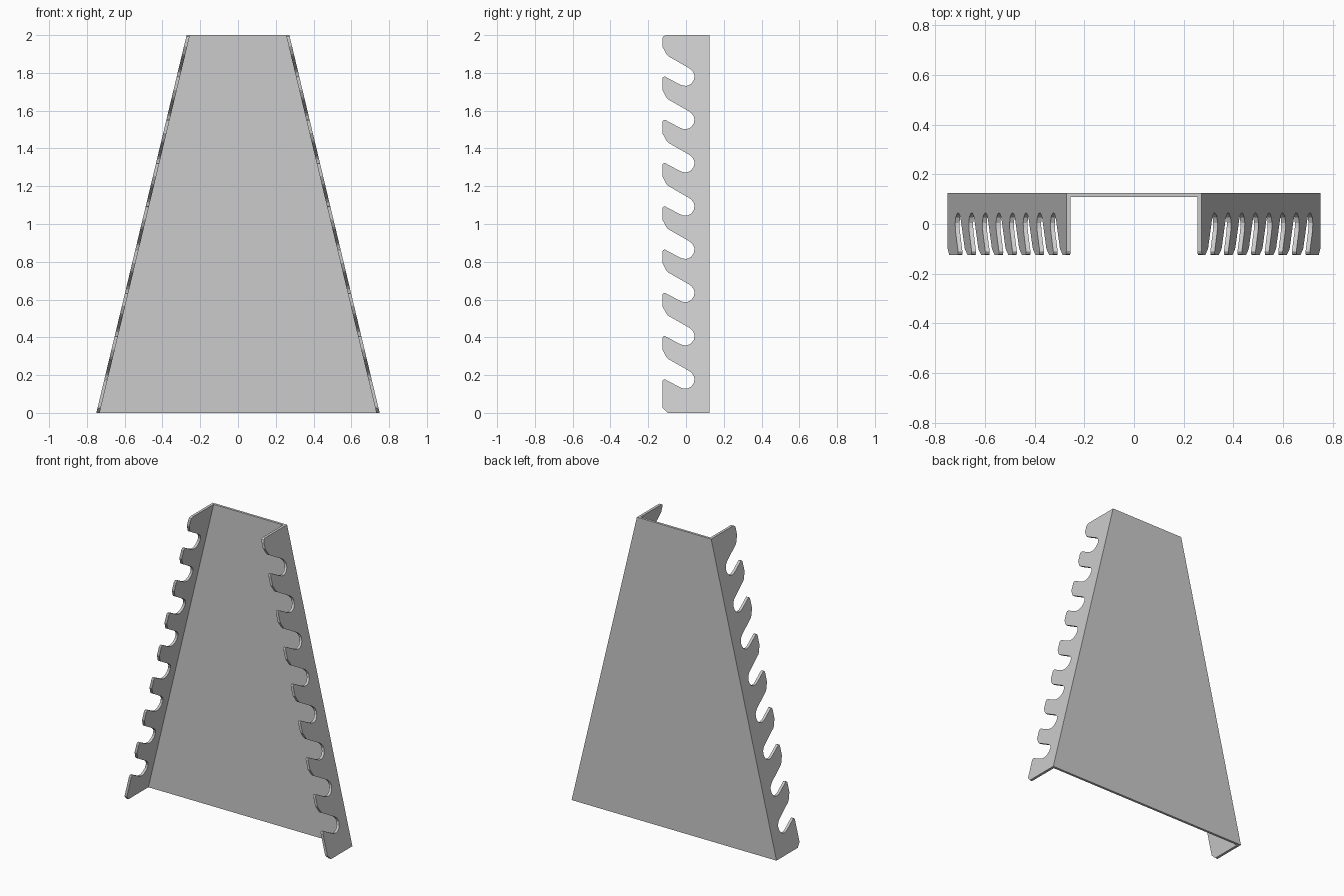
import bpy, bmesh

if "Cube" in bpy.data.objects:
    bpy.data.objects.remove(bpy.data.objects["Cube"])

BOTTOM, TOP, HEIGHT = 0.75, 0.272, 2.0   # half widths and height
DEPTH, SHEET, WALL = 0.125, 0.016, 0.0175
PITCH, SLOTS = 0.229, 8


def outer_x(z):
    return BOTTOM + (TOP - BOTTOM) * z / HEIGHT


def prism(name, ring_a, ring_b):
    """Solid between two matching outlines."""
    bm = bmesh.new()
    a = [bm.verts.new(p) for p in ring_a]
    b = [bm.verts.new(p) for p in ring_b]
    bm.faces.new(a)
    bm.faces.new(b[::-1])
    n = len(a)
    for i in range(n):
        j = (i + 1) % n
        bm.faces.new((a[j], a[i], b[i], b[j]))
    bmesh.ops.recalc_face_normals(bm, faces=bm.faces[:])
    mesh = bpy.data.meshes.new(name)
    bm.to_mesh(mesh)
    bm.free()
    obj = bpy.data.objects.new(name, mesh)
    bpy.context.collection.objects.link(obj)
    return obj


# One hooked slot as (y, z), from the tip of the lower tooth to the next tooth
slot = [(-0.125, 0.168), (-0.121, 0.175), (-0.112, 0.178), (-0.037, 0.138),
        (-0.018, 0.130), (0.004, 0.128), (0.027, 0.138), (0.041, 0.158),
        (0.045, 0.180), (0.040, 0.198), (0.028, 0.213), (0.015, 0.223),
        (-0.095, 0.286), (-0.104, 0.296), (-0.125, 0.336)]

# Toothed side outline
profile = [(DEPTH, 0), (-0.098, 0), (-0.125, 0.027)]
for k in range(SLOTS):
    profile += [(y, z + k * PITCH) for y, z in slot]
profile += [(-0.125, 1.98), (-0.121, 1.993), (-0.108, HEIGHT), (DEPTH, HEIGHT)]

# Slanted side racks
for side, name in ((-1, "left_rack"), (1, "right_rack")):
    prism(name,
          [(side * outer_x(z), y, z) for y, z in profile],
          [(side * (outer_x(z) - WALL), y, z) for y, z in profile])

# Tapered back plate between the racks
b, t = BOTTOM - WALL, TOP - WALL
outline = [(-b, 0), (b, 0), (t, HEIGHT), (-t, HEIGHT)]
prism("back_plate",
      [(x, DEPTH - SHEET, z) for x, z in outline],
      [(x, DEPTH, z) for x, z in outline])
